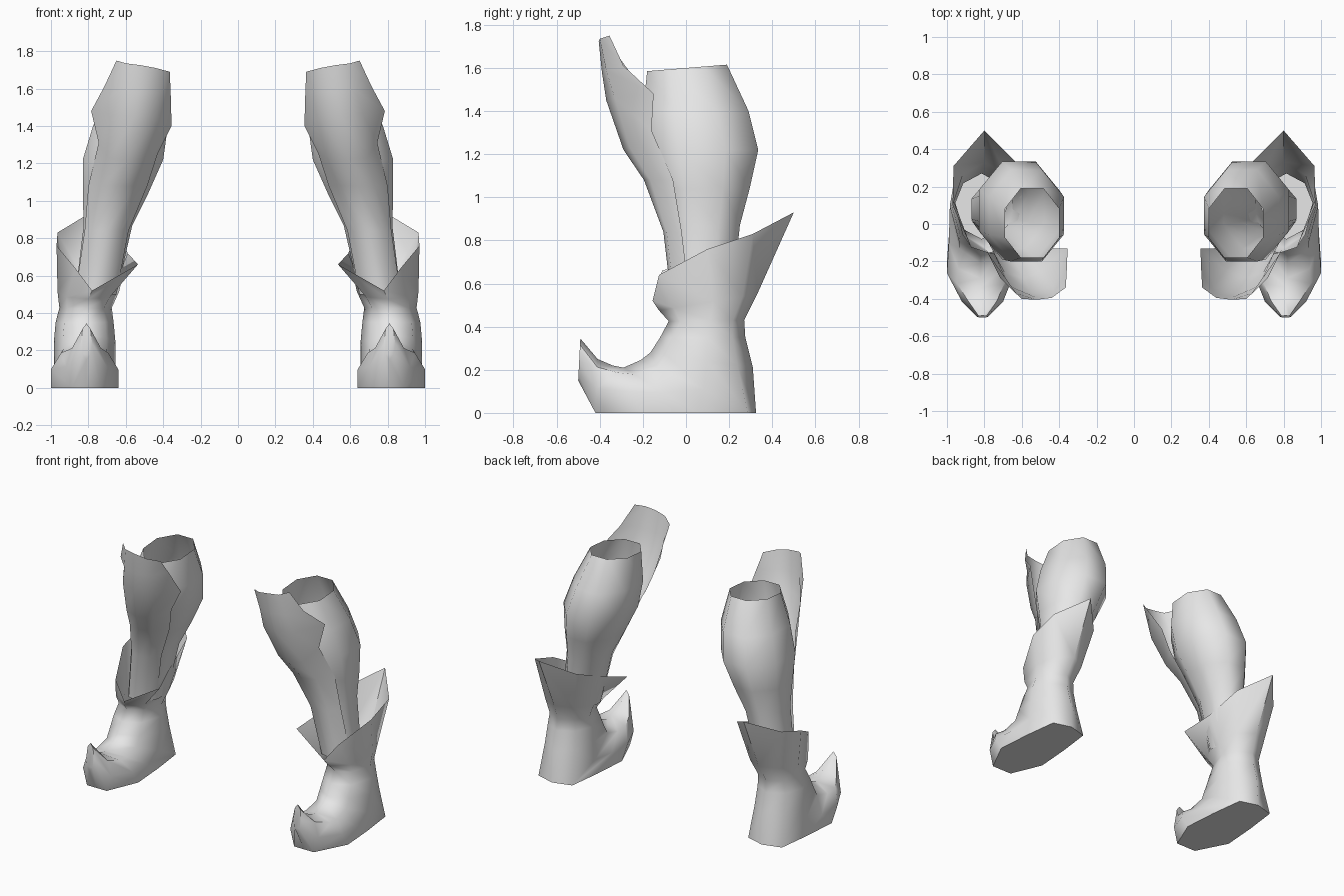
import bpy, bmesh, math

if "Cube" in bpy.data.objects:
    bpy.data.objects.remove(bpy.data.objects["Cube"])

grey = bpy.data.materials.new("light_grey")
grey.diffuse_color = (0.8, 0.8, 0.8, 1)
grey.use_nodes = True
grey.node_tree.nodes["Principled BSDF"].inputs["Base Color"].default_value = grey.diffuse_color


def loft(name, rows, closed, cap_end=False):
    """Skin a list of point rows, then mirror to the other leg."""
    bm = bmesh.new()
    grid = [[bm.verts.new(p) for p in row] for row in rows]
    n = len(grid[0])
    for a, b in zip(grid, grid[1:]):
        for i in range(n if closed else n - 1):
            j = (i + 1) % n
            bm.faces.new((a[i], a[j], b[j], b[i]))
    if cap_end:
        bm.faces.new(grid[-1])
    bmesh.ops.recalc_face_normals(bm, faces=bm.faces[:])
    me = bpy.data.meshes.new(name)
    bm.to_mesh(me)
    bm.free()
    ob = bpy.data.objects.new(name, me)
    bpy.context.collection.objects.link(ob)
    me.materials.append(grey)
    bpy.ops.object.select_all(action='DESELECT')
    ob.select_set(True)
    bpy.context.view_layer.objects.active = ob
    bpy.ops.object.shade_smooth_by_angle(angle=math.radians(60))
    mirror = ob.modifiers.new("other_side", 'MIRROR')
    mirror.use_axis[0] = True
    return ob


def leg_ring(z, x0, x1, y0, y1, tilt=0):
    """Octagon filling the given x and y ranges."""
    ring = []
    for k in range(8):
        a = math.radians(22.5 + 45 * k)
        c, s = math.cos(a) / math.cos(math.pi / 8), math.sin(a) / math.cos(math.pi / 8)
        ring.append(((x0 + x1) / 2 + c * (x1 - x0) / 2,
                     (y0 + y1) / 2 + s * (y1 - y0) / 2, z + tilt * s))
    return ring


def boot_ring(top, bottom, cx, w, low=0.7, a=0.15):
    """Eight-point section between an instep point and a heel or sole point."""
    def at(t, f):
        y = top[0] + (bottom[0] - top[0]) * t
        z = top[1] + (bottom[1] - top[1]) * t
        if bottom[1] == 0 and t > 0.8:
            z = 0
        return (cx + f * w, y, z)
    return [at(0, 0), at(.15, .7), at(.55, 1), at(1 - a, low),
            at(1, 0), at(1 - a, -low), at(.55, -1), at(.15, -.7)]


# Open-topped leg with a calf bulge
loft("leg", [
    leg_ring(1.60, .40, .69, -.18, .19, .015),
    leg_ring(1.40, .375, .775, -.20, .29),
    leg_ring(1.22, .40, .83, -.19, .335),
    leg_ring(1.04, .48, .83, -.13, .295),
    leg_ring(0.87, .565, .825, -.085, .25),
    leg_ring(0.50, .65, .87, -.05, .21),
], True)

# Shin guard flaring forward over the knee
loft("shin_guard", [
    [(.365, -.34, 1.69), (.44, -.395, 1.71), (.52, -.405, 1.725), (.60, -.40, 1.735), (.65, -.355, 1.75)],
    [(.36, -.26, 1.58), (.43, -.37, 1.58), (.53, -.39, 1.58), (.63, -.37, 1.59), (.715, -.29, 1.61)],
    [(.355, -.13, 1.40), (.43, -.33, 1.44), (.55, -.37, 1.45), (.67, -.33, 1.46), (.785, -.15, 1.48)],
    [(.43, -.13, 1.25), (.49, -.25, 1.22), (.59, -.29, 1.22), (.69, -.26, 1.23), (.745, -.16, 1.31)],
    [(.485, -.07, 1.08), (.55, -.17, 1.08), (.64, -.195, 1.08), (.73, -.165, 1.08), (.80, -.06, 1.08)],
    [(.585, -.02, .84), (.63, -.09, .84), (.70, -.105, .84), (.77, -.09, .84), (.82, -.02, .84)],
    [(.65, .02, .50), (.69, -.05, .50), (.76, -.065, .50), (.82, -.05, .50), (.87, .02, .50)],
], False)

# Boot with a pointed cuff, a flat sole and a curled toe
cuff = [(.78, -.155, .52), (.87, -.125, .64), (.97, .10, .76), (.965, .31, .83),
        (.80, .50, .93), (.63, .33, .82), (.59, .09, .72), (.535, -.11, .66)]
loft("boot", [
    cuff,
    boot_ring((-.125, .475), (.33, .55), .80, .165),
    boot_ring((-.08, .425), (.27, .43), .815, .14),
    boot_ring((-.12, .35), (.275, .35), .82, .155),
    boot_ring((-.165, .28), (.31, .21), .82, .165),
    boot_ring((-.21, .245), (.325, 0), .82, .165, .8, .07),
    boot_ring((-.29, .21), (.05, 0), .82, .17, .95, 0),
    boot_ring((-.34, .22), (-.20, 0), .82, .18, 1, 0),
    boot_ring((-.41, .25), (-.42, 0), .81, .11, .7, 0),
    boot_ring((-.49, .345), (-.50, .15), .81, .03),
], True, True)
